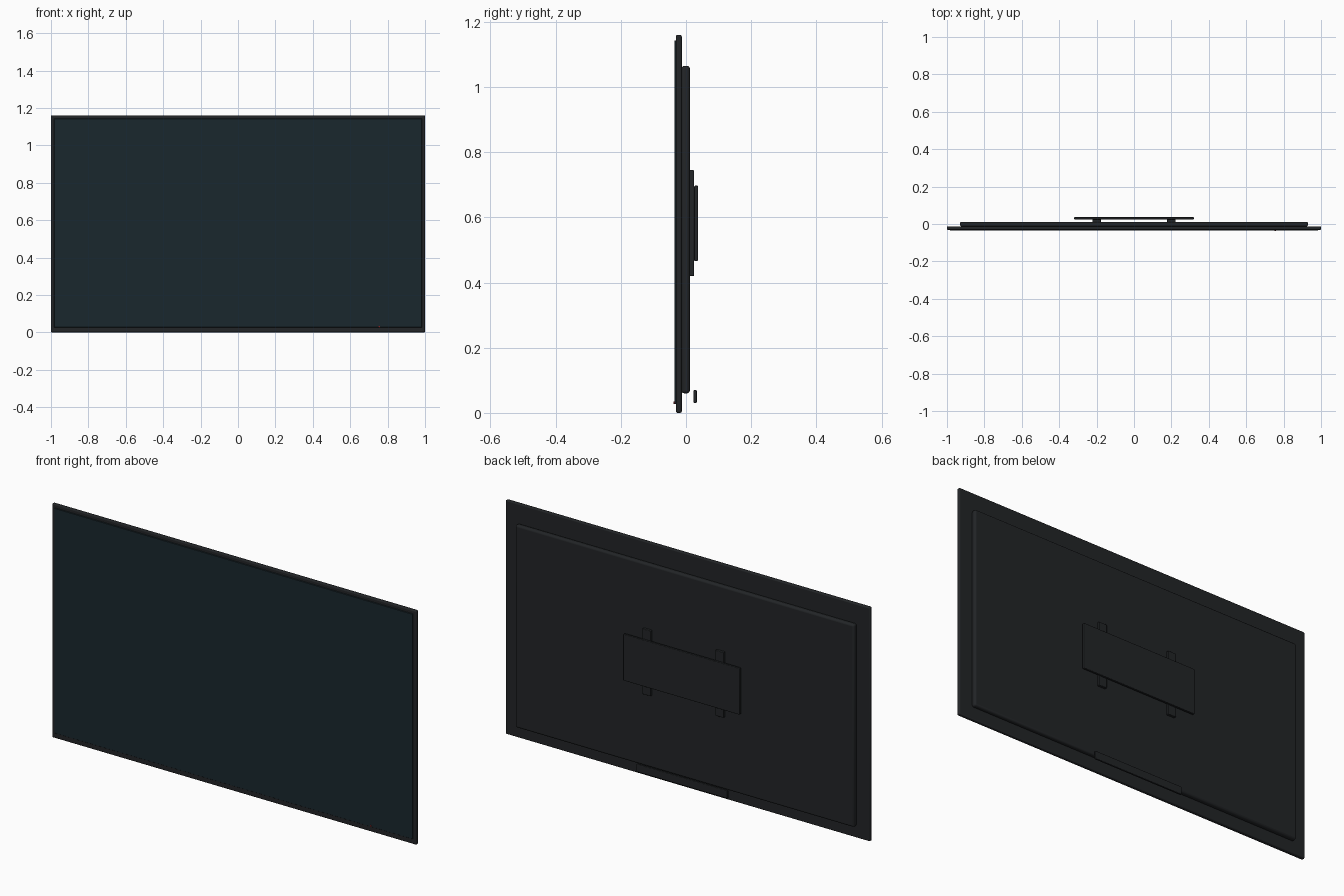
import bpy

if "Cube" in bpy.data.objects:
    bpy.data.objects.remove(bpy.data.objects["Cube"])


def material(name, rgb):
    m = bpy.data.materials.new(name)
    m.diffuse_color = (*rgb, 1)
    m.use_nodes = True
    m.node_tree.nodes["Principled BSDF"].inputs["Base Color"].default_value = m.diffuse_color
    return m


BLACK = material("black_plastic", (0.016, 0.018, 0.020))
GLASS = material("screen_glass", (0.010, 0.020, 0.026))
LIGHT = material("indicator_red", (0.3, 0.02, 0.02))


def box(name, x, y, z, mat, bevel=0.0, segments=3):
    """Box from (min, max) ranges, with optional rounded edges."""
    bpy.ops.mesh.primitive_cube_add(
        size=1, location=[(r[0] + r[1]) / 2 for r in (x, y, z)])
    ob = bpy.context.object
    ob.name = name
    ob.scale = [r[1] - r[0] for r in (x, y, z)]
    bpy.ops.object.transform_apply(location=False, rotation=False, scale=True)
    ob.data.materials.append(mat)
    if bevel:
        mod = ob.modifiers.new("bevel", 'BEVEL')
        mod.width = bevel
        mod.segments = segments
        bpy.ops.object.shade_smooth_by_angle()
    return ob


# thin outer frame and the screen standing proud of it
box("frame", (-1, 1), (-0.031, -0.013), (0, 1.16), BLACK, 0.005)
box("screen", (-0.983, 0.983), (-0.036, -0.028), (0.027, 1.143), GLASS, 0.001, 1)

# thicker rear housing
box("rear_housing", (-0.93, 0.93), (-0.014, 0.012), (0.06, 1.065), BLACK, 0.009)

# wall mount: two upright rails and a cross plate
for side, sx in (("left", -1), ("right", 1)):
    box(f"mount_rail_{side}", (sx * 0.2 - 0.023, sx * 0.2 + 0.023),
        (0.010, 0.025), (0.42, 0.745), BLACK, 0.003)
box("mount_plate", (-0.32, 0.32), (0.025, 0.037), (0.466, 0.697), BLACK, 0.003)

# connector cover bar low on the back
box("lower_bar", (-0.25, 0.25), (0.023, 0.033), (0.03, 0.07), BLACK, 0.003)

# tiny status light on the lower right of the front
bpy.ops.mesh.primitive_cylinder_add(vertices=16, radius=0.004, depth=0.004,
                                    location=(0.755, -0.036, 0.031),
                                    rotation=(1.5708, 0, 0))
led = bpy.context.object
led.name = "status_light"
led.data.materials.append(LIGHT)
bpy.ops.object.shade_smooth_by_angle()
